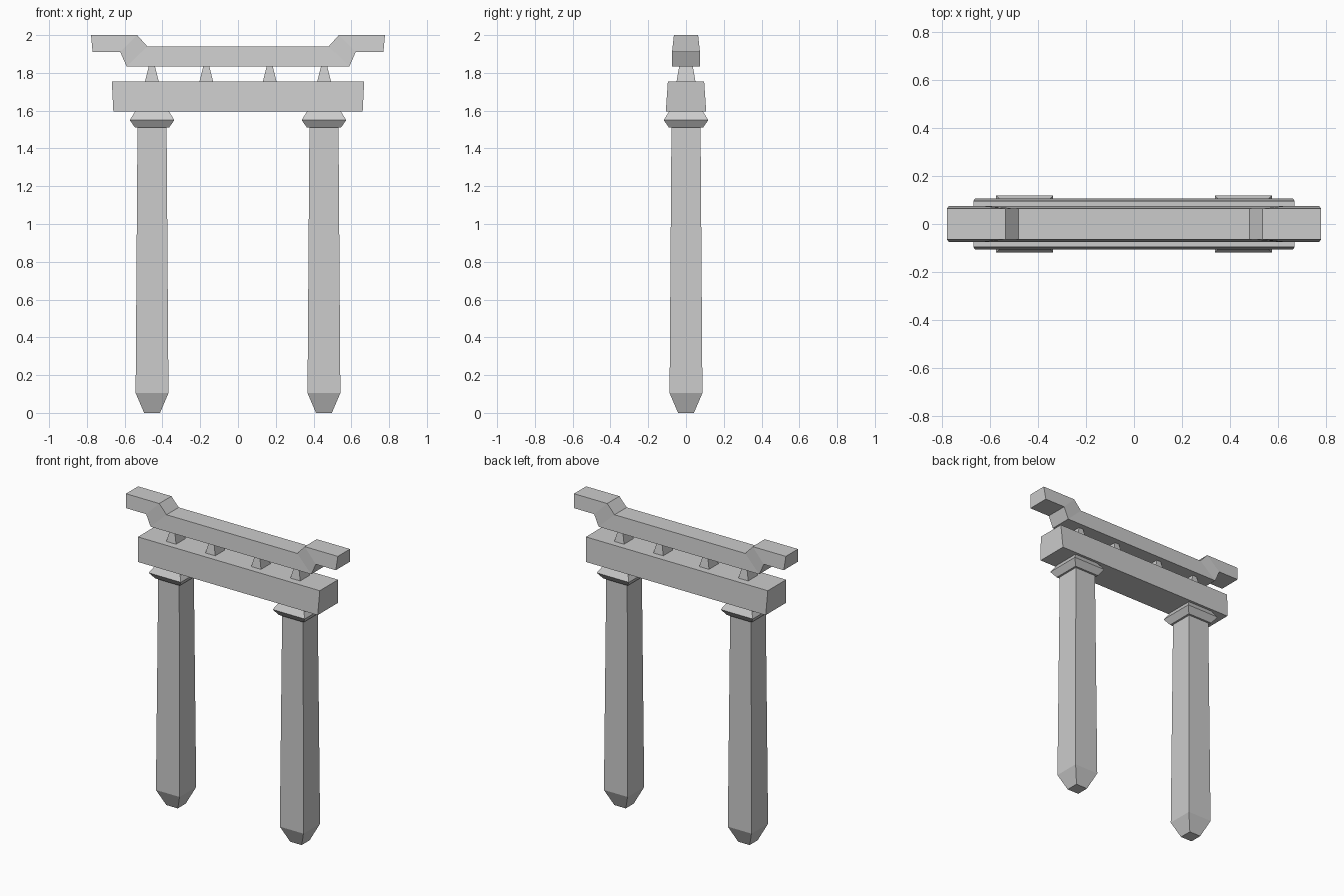
import bpy
import bmesh

cube = bpy.data.objects.get("Cube")
if cube:
    bpy.data.objects.remove(cube, do_unlink=True)

stone = bpy.data.materials.new("grey stone")
stone.use_nodes = True
colour = (0.6, 0.6, 0.6, 1)
stone.diffuse_color = colour
stone.node_tree.nodes["Principled BSDF"].inputs["Base Color"].default_value = colour


def loft(name, rings):
    """Skin a list of four-point rings and close both ends."""
    bm = bmesh.new()
    loops = [[bm.verts.new(p) for p in ring] for ring in rings]
    for a, b in zip(loops, loops[1:]):
        for i in range(4):
            j = (i + 1) % 4
            bm.faces.new((a[i], a[j], b[j], b[i]))
    bm.faces.new(loops[0])
    bm.faces.new(loops[-1])
    bmesh.ops.recalc_face_normals(bm, faces=bm.faces)
    mesh = bpy.data.meshes.new(name)
    bm.to_mesh(mesh)
    bm.free()
    mesh.materials.append(stone)
    obj = bpy.data.objects.new(name, mesh)
    bpy.context.collection.objects.link(obj)
    return obj


def tapered_block(name, x, levels):
    """Stack rectangles given as (height, half width, half depth)."""
    return loft(name, [[(x - w, -d, z), (x + w, -d, z), (x + w, d, z), (x - w, d, z)]
                       for z, w, d in levels])


# Pillars with pointed feet, and their flared caps
for side, s in (("left", 1), ("right", -1)):
    x = 0.455 * s
    tapered_block(side + "_pillar", x,
                  [(0, 0.042, 0.042), (0.105, 0.087, 0.087), (1.51, 0.077, 0.077)])
    tapered_block(side + "_pillar_cap", x,
                  [(1.51, 0.09, 0.09), (1.55, 0.118, 0.118), (1.595, 0.09, 0.09)])
    # Small struts between the beams
    for place, sx in (("outer", 0.456), ("inner", 0.168)):
        tapered_block(f"{side}_{place}_strut", sx * s,
                      [(1.755, 0.036, 0.05), (1.835, 0.016, 0.036)])

# Lower beam
tapered_block("lower_beam", 0, [(1.595, 0.66, 0.107), (1.755, 0.668, 0.096)])

# Upper beam with raised ends: (bottom x, bottom z, top x, top z)
half = [(0.59, 1.835, 0.48, 1.94), (0.623, 1.91, 0.534, 2.0), (0.77, 1.91, 0.778, 2.0)]
sections = [(-a, b, -c, d) for a, b, c, d in reversed(half)] + half
loft("upper_beam", [[(xb, -0.074, zb), (xb, 0.074, zb), (xt, 0.064, zt), (xt, -0.064, zt)]
                    for xb, zb, xt, zt in sections])
